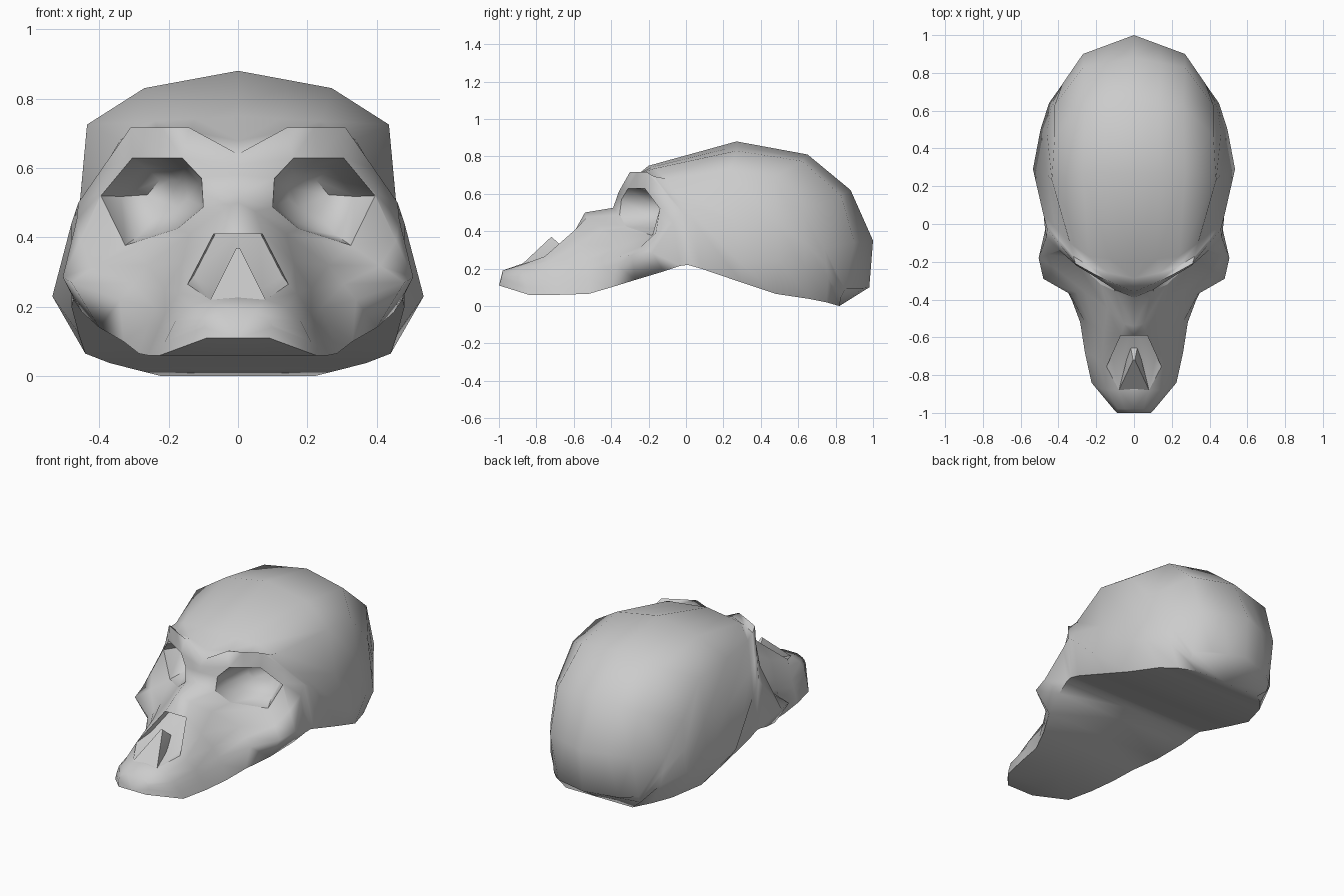
import bpy
import bmesh
from mathutils import Vector

old = bpy.data.objects.get("Cube")
if old:
    bpy.data.objects.remove(old, do_unlink=True)

# Bone colour
bone = bpy.data.materials.new("bone_grey")
bone.use_nodes = True
bone.diffuse_color = (0.6, 0.6, 0.6, 1)
bone.node_tree.nodes["Principled BSDF"].inputs["Base Color"].default_value = bone.diffuse_color

# Half sections, each running from the midline down to the lower edge:
# midline, inner, middle, outer, side, lower edge
MUZZLE = [
    [(0, -.98, .19), (.05, -.98, .19), (.085, -.98, .175), (.095, -.985, .16), (.1, -.99, .14), (.09, -1, .11)],
    [(0, -.88, .225), (.08, -.88, .22), (.14, -.88, .2), (.18, -.87, .16), (.21, -.85, .1), (.225, -.84, .06)],
    [(0, -.74, .31), (.145, -.755, .265), (.17, -.73, .24), (.21, -.7, .18), (.24, -.69, .11), (.26, -.68, .06)],
    [(0, -.59, .41), (.07, -.59, .41), (.16, -.58, .33), (.21, -.54, .25), (.26, -.52, .15), (.285, -.52, .065)],
    [(0, -.54, .5), (.05, -.53, .475), (.14, -.45, .41), (.26, -.36, .32), (.34, -.37, .22), (.33, -.4, .1)],
]
BROW = [
    [(0, -.39, .525), (.1, -.355, .487), (.175, -.32, .425), (.325, -.18, .377), (.48, -.29, .27), (.4, -.27, .14)],
    [(0, -.37, .58), (.105, -.345, .57), (.25, -.25, .53), (.395, -.14, .52), (.505, -.18, .285), (.45, -.12, .185)],
    [(0, -.36, .61), (.16, -.31, .628), (.23, -.265, .628), (.305, -.22, .628), (.465, -.07, .45), (.47, -.03, .215)],
    [(0, -.335, .64), (.14, -.3, .716), (.22, -.26, .716), (.31, -.21, .716), (.46, -.03, .5), (.475, .01, .22)],
]
# The cranium leaves out the inner point, which is interpolated
CRANIUM = [
    [(0, -.2, .75), (.24, -.17, .735), (.34, -.1, .68), (.48, .05, .44), (.48, .08, .2)],
    [(0, .27, .88), (.27, .27, .83), (.435, .23, .725), (.535, .29, .23), (.46, .3, .125)],
    [(0, .65, .81), (.26, .62, .775), (.42, .47, .69), (.495, .5, .24), (.44, .48, .065)],
    [(0, .88, .62), (.27, .83, .59), (.42, .63, .5), (.45, .64, .2), (.37, .66, .038)],
    [(0, 1, .35), (.27, .9, .34), (.38, .74, .31), (.365, .76, .15), (.3, .75, .02)],
    [(0, .98, .1), (.2, .92, .09), (.28, .85, .09), (.28, .83, .05), (.22, .82, 0)],
]


def vectors(section):
    return [Vector(p) for p in section]


def with_inner(section):
    """Insert the inner point of a cranium section."""
    pts = vectors(section)
    return [pts[0], pts[0].lerp(pts[1], .52)] + pts[1:]


def close_half(section):
    """Add the hollow of the temple and the midline point of the underside."""
    outer, side, edge = section[3:]
    temple = outer.lerp(side, .55)
    if 0 < temple.y < .4:
        temple.x -= .03
    return section[:4] + [temple, side, edge, Vector((0, edge.y, edge.z))]


def finish(name, bm, mirror=False):
    mesh = bpy.data.meshes.new(name)
    bm.to_mesh(mesh)
    bm.free()
    mesh.materials.append(bone)
    obj = bpy.data.objects.new(name, mesh)
    bpy.context.collection.objects.link(obj)
    bpy.ops.object.select_all(action="DESELECT")
    obj.select_set(True)
    bpy.context.view_layer.objects.active = obj
    if mirror:
        mod = obj.modifiers.new("mirror", "MIRROR")
        mod.use_clip = True
        mod.merge_threshold = .002
        bpy.ops.object.modifier_apply(modifier="mirror")
    bpy.ops.object.shade_smooth_by_angle(angle=1.1, keep_sharp_edges=True)


def ring_inward(bm, loop, shrink, push, closed=True, sharp=False):
    """Step a rim inward by one ring of faces and return the new ring."""
    centre = sum((v.co for v in loop), Vector()) / len(loop)
    if not closed:
        centre.x = 0
    ring = [bm.verts.new(v.co.lerp(centre, shrink) + Vector(push)) for v in loop]
    count = len(loop)
    for i in range(count if closed else count - 1):
        j = (i + 1) % count
        bm.faces.new((loop[i], loop[j], ring[j], ring[i]))
        if sharp:
            bm.edges.get((loop[i], loop[j])).smooth = False
    return ring


# Gather the sections, with a shallow groove behind the brow
front = [vectors(s) for s in MUZZLE + BROW]
back = [with_inner(s) for s in CRANIUM]
groove = [a.lerp(b, .35) for a, b in zip(front[-1], back[0])]
for point, dip in zip(groove[1:4], (.02, .03, .01)):
    point.z -= dip
sections = [close_half(s) for s in front + [groove] + back]

# Skull: loft the half sections
bm = bmesh.new()
grid = [[bm.verts.new(p) for p in s] for s in sections]
nose_cells = {(1, 0), (2, 0)}
eye_cells = {(r, c) for r in (5, 6) for c in (1, 2)}
for r in range(len(grid) - 1):
    for c in range(len(grid[0]) - 1):
        if (r, c) not in nose_cells | eye_cells:
            bm.faces.new((grid[r][c], grid[r][c + 1], grid[r + 1][c + 1], grid[r + 1][c]))
for cap in (grid[0], grid[-1]):
    bm.faces.new(cap)

# Eye socket: a rounded bowl with a sharp rim
rim = grid[5][1:4] + [grid[6][3]] + grid[7][3:0:-1] + [grid[6][1]]
bowl = ring_inward(bm, rim, .22, (-.02, .12, -.005), sharp=True)
bowl = ring_inward(bm, bowl, .5, (-.01, .07, 0))
bm.faces.new(bowl)

# Half of the nasal opening
rim = [grid[1][0], grid[1][1], grid[2][1], grid[3][1], grid[3][0]]
bm.faces.new(ring_inward(bm, rim, .12, (0, .11, .02), closed=False, sharp=True))

bmesh.ops.delete(bm, geom=[v for v in bm.verts if not v.link_faces], context="VERTS")
bmesh.ops.recalc_face_normals(bm, faces=bm.faces)
if max(bm.faces, key=lambda f: f.calc_center_median().y).normal.y < 0:
    bmesh.ops.reverse_faces(bm, faces=bm.faces)
finish("skull", bm, mirror=True)

# Nasal septum: a wedge rising inside the opening
bm = bmesh.new()
for side in (-1, 1):
    for x, y, z in ((.08, -.88, .22), (.005, -.72, .37), (.02, -.64, .3), (.05, -.76, .2)):
        bm.verts.new((side * x, y, z))
bmesh.ops.convex_hull(bm, input=bm.verts)
bmesh.ops.recalc_face_normals(bm, faces=bm.faces)
finish("nasal_septum", bm)
